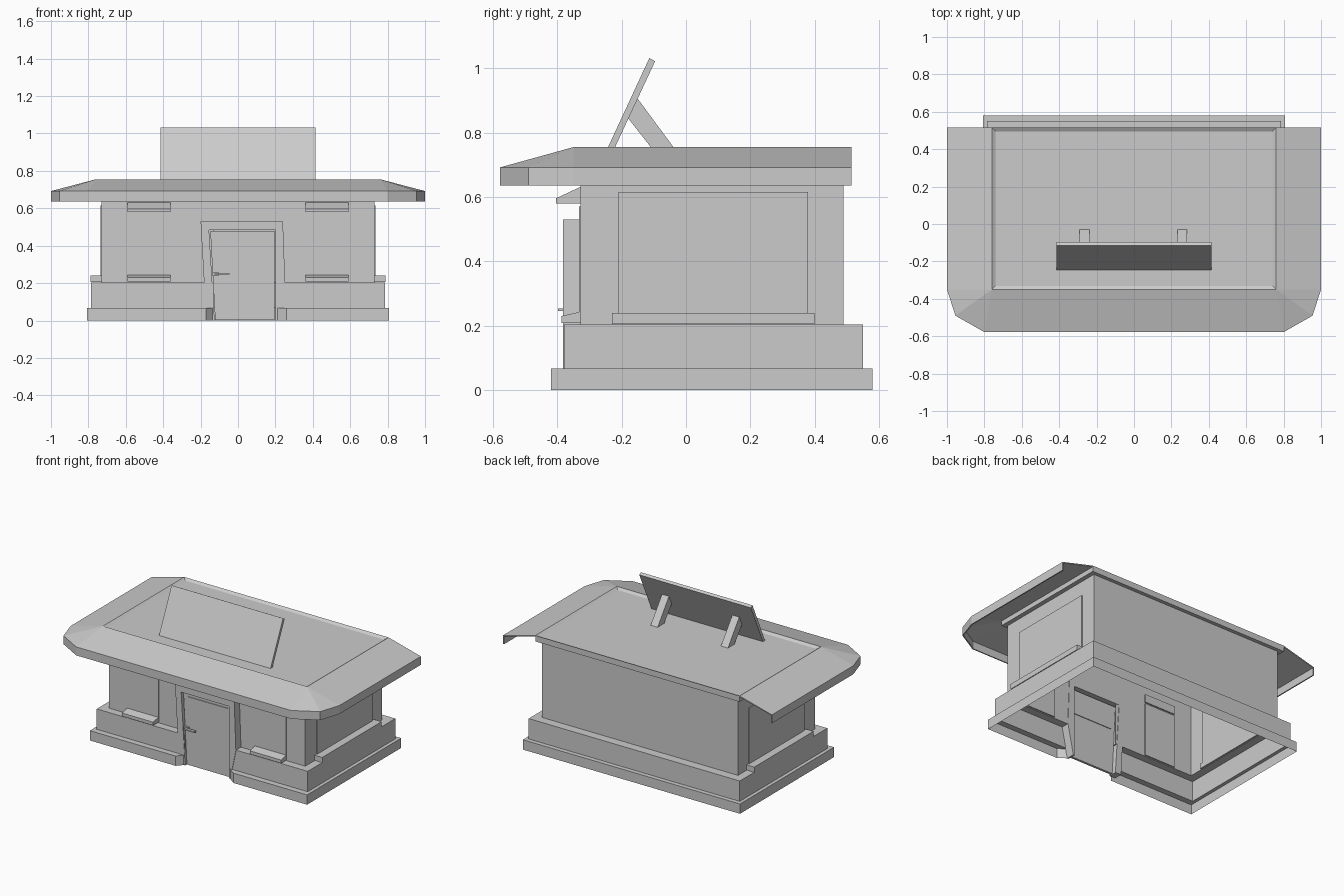
import bpy, bmesh

old = bpy.data.objects.get("Cube")
if old:
    bpy.data.objects.remove(old)

GREY = (0.6, 0.6, 0.6, 1)
mat = bpy.data.materials.new("plain_grey")
mat.use_nodes = True
mat.diffuse_color = GREY
mat.node_tree.nodes["Principled BSDF"].inputs["Base Color"].default_value = GREY


def finish(name, bm, fix=True):
    if fix:
        bmesh.ops.recalc_face_normals(bm, faces=bm.faces)
    me = bpy.data.meshes.new(name)
    bm.to_mesh(me)
    bm.free()
    me.materials.append(mat)
    ob = bpy.data.objects.new(name, me)
    bpy.context.collection.objects.link(ob)
    return ob


def prism(name, pts, lo, hi, axis="x"):
    """Extrude a 2D profile: (y, z) along x, or (x, z) along y."""
    bm = bmesh.new()
    place = (lambda p, d: (d, p[0], p[1])) if axis == "x" else (lambda p, d: (p[0], d, p[1]))
    a = [bm.verts.new(place(p, lo)) for p in pts]
    b = [bm.verts.new(place(p, hi)) for p in pts]
    bm.faces.new(a)
    bm.faces.new(b)
    for i in range(len(pts)):
        j = (i + 1) % len(pts)
        bm.faces.new((a[i], a[j], b[j], b[i]))
    return finish(name, bm)


def box(name, x0, x1, y0, y1, z0, z1):
    return prism(name, [(y0, z0), (y1, z0), (y1, z1), (y0, z1)], x0, x1)


def loft(name, loops):
    """Skin open loops with equal point counts; first points run counterclockwise."""
    bm = bmesh.new()
    rows = [[bm.verts.new(p) for p in loop] for loop in loops]
    for r, s in zip(rows, rows[1:]):
        for i in range(len(r) - 1):
            bm.faces.new((r[i], r[i + 1], s[i + 1], s[i]))
    return finish(name, bm, False)


# Hollow stepped base and walls, open at the doorway and underneath
def outline(x, front, back, z, left, right, turn=0.0):
    return [(0.2, front + turn, z), (right, front, z), (x, front, z), (x, back, z),
            (-x, back, z), (-x, front, z), (left, front, z), (-0.13, front + turn, z)]


low = (0.808, -0.42, 0.58)
mid = (0.785, -0.38, 0.55)
wall = (0.73, -0.328, 0.49)
loft("base_step", [outline(*low, 0, -0.17, 0.26, 0.045),
                   outline(*low, 0.066, -0.17, 0.26, 0.045),
                   outline(*mid, 0.066, -0.17, 0.24)])
loft("base_plinth", [outline(*mid, 0.066, -0.17, 0.24),
                     outline(*mid, 0.203, -0.17, 0.24),
                     outline(*wall, 0.203, -0.17, 0.24)])
loft("walls", [outline(*wall, 0.203, -0.17, 0.24),
               outline(*wall, 0.51, -0.17, 0.24),
               outline(*wall, 0.74, -0.17, 0.24)])
loft("wall_over_door", [[(-0.13, wall[1], z), (0.2, wall[1], z)] for z in (0.5, 0.74)])

# Roof deck with a sunken centre
deck = box("roof_deck", -0.76, 0.76, -0.35, 0.515, 0.715, 0.755)
bm = bmesh.new()
bm.from_mesh(deck.data)
bm.normal_update()
top = [f for f in bm.faces if f.normal.z > 0.9]
bmesh.ops.inset_region(bm, faces=top, thickness=0.028)
bmesh.ops.translate(bm, vec=(0, 0, -0.012), verts=top[0].verts)
bm.to_mesh(deck.data)
bm.free()

# Sloping eaves with an upright lip, clipped front corners and an open back
half = [(0.80, -0.578), (0.955, -0.49), (1.0, -0.35), (1.0, 0.515)]
rim = [(-x, y) for x, y in reversed(half)] + half
ridge = [(0.76 if x > 0 else -0.76, 0.515 if y > 0 else -0.35) for x, y in rim]
eaves = loft("roof_eaves", [[(x, y, 0.635) for x, y in rim],
                            [(x, y, 0.692) for x, y in rim],
                            [(x, y, 0.755) for x, y in ridge]])
bm = bmesh.new()
bm.from_mesh(eaves.data)
bmesh.ops.remove_doubles(bm, verts=bm.verts, dist=0.0001)
bm.to_mesh(eaves.data)
bm.free()
thick = eaves.modifiers.new("thickness", "SOLIDIFY")
thick.thickness = 0.008

# Tilted roof board and its two struts
prism("roof_board", [(-0.247, 0.745), (-0.225, 0.745), (-0.096, 1.022), (-0.114, 1.032)], -0.415, 0.415)
for side, x in (("right", -0.265), ("left", 0.258)):
    prism("board_strut_" + side, [(-0.184, 0.85), (-0.1, 0.743), (-0.03, 0.743), (-0.152, 0.908)],
          x - 0.026, x + 0.026)

# Windows, sills and awnings on both sides of the door and on both ends
for side, s in (("right", -1), ("left", 1)):
    x0, x1 = sorted((0.36 * s, 0.592 * s))
    box("front_window_" + side, x0, x1, -0.333, -0.32, 0.24, 0.57)
    prism("front_sill_" + side, [(-0.32, 0.208), (-0.387, 0.208), (-0.387, 0.23), (-0.32, 0.245)], x0, x1)
    prism("front_awning_" + side, [(-0.32, 0.635), (-0.404, 0.596), (-0.404, 0.58), (-0.32, 0.58)], x0, x1)
    x0, x1 = sorted((0.72 * s, 0.736 * s))
    box("end_window_" + side, x0, x1, -0.21, 0.38, 0.235, 0.615)
    x0, x1 = sorted((0.72 * s, 0.788 * s))
    box("end_sill_" + side, x0, x1, -0.23, 0.4, 0.205, 0.24)

# Crooked door frame, door, door pane and handle
prism("door_frame", [(-0.17, 0.0), (-0.2, 0.53), (0.24, 0.53), (0.252, 0.2), (0.21, 0.0), (0.2, 0.0),
                     (0.2, 0.485), (-0.155, 0.485), (-0.125, 0.0)], -0.383, -0.325, "y")
prism("door", [(-0.122, 0.002), (-0.148, 0.478), (0.195, 0.478), (0.195, 0.002)], -0.368, -0.352, "y")
prism("door_pane", [(-0.11, 0.31), (-0.118, 0.462), (0.185, 0.462), (0.185, 0.31)], -0.373, -0.347, "y")
box("handle_plate", -0.135, -0.105, -0.382, -0.36, 0.238, 0.26)
box("handle_lever", -0.125, -0.045, -0.398, -0.38, 0.245, 0.254)
